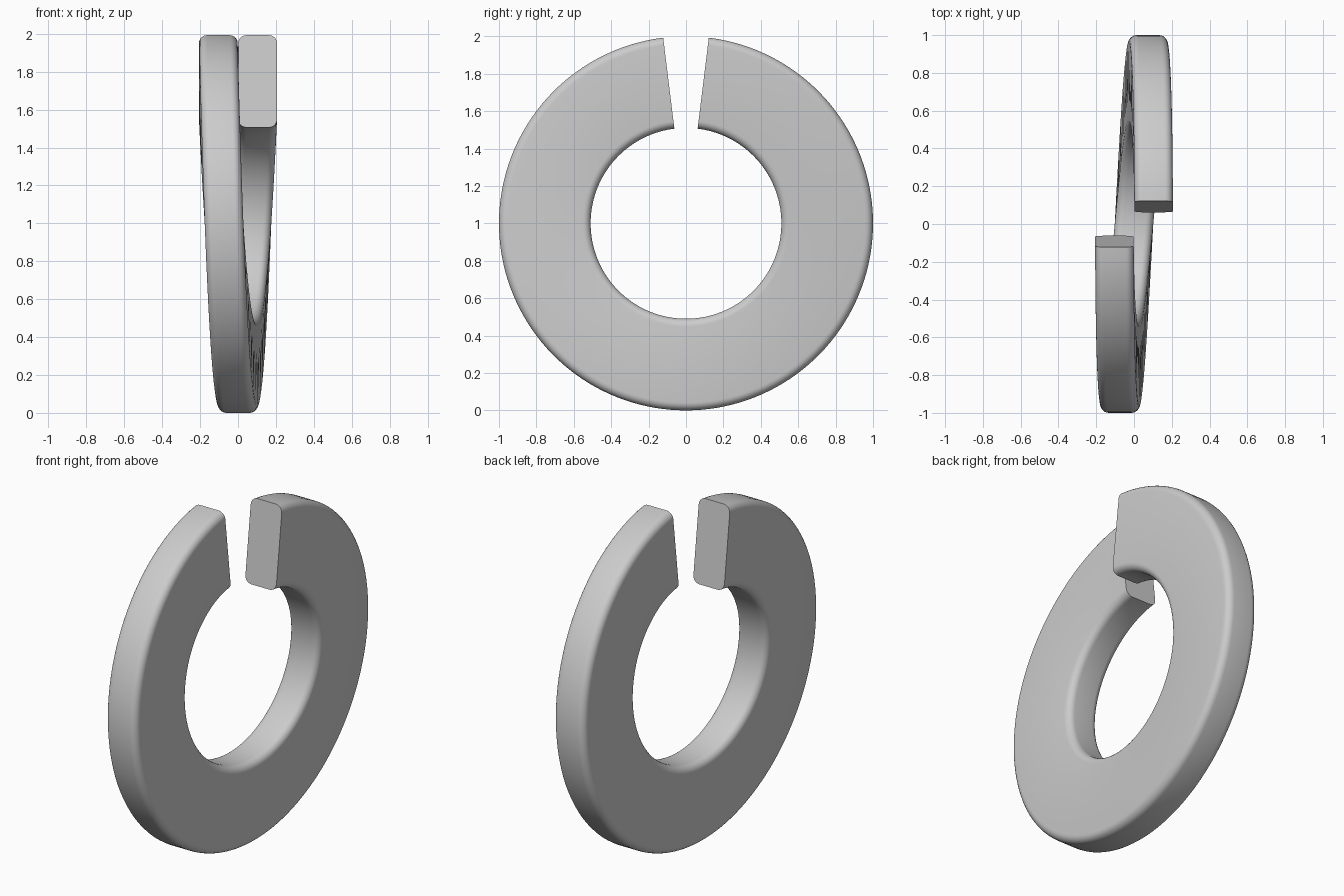
import bpy, bmesh
from math import sin, cos, pi, radians

if "Cube" in bpy.data.objects:
    bpy.data.objects.remove(bpy.data.objects["Cube"])

R_IN, R_OUT = 0.51, 1.0      # ring radii
HALF_W = 0.102               # half thickness along x
FILLET = 0.042               # rounded corner radius
GAP = radians(7)             # half angle of the split
RISE = 0.104                 # sideways offset of the split ends
SEGS, ARC = 144, 6

# Rounded rectangle section as (x offset, radius) points
section = []
corners = [(HALF_W - FILLET, R_OUT - FILLET), (-HALF_W + FILLET, R_OUT - FILLET),
           (-HALF_W + FILLET, R_IN + FILLET), (HALF_W - FILLET, R_IN + FILLET)]
for k, (cx, cr) in enumerate(corners):
    for i in range(ARC + 1):
        a = k * pi / 2 + i * pi / 2 / ARC
        section.append((cx + FILLET * cos(a), cr + FILLET * sin(a)))

# Sweep the section around the x axis, drifting sideways from one end to the other
bm = bmesh.new()
rings = []
for s in range(SEGS + 1):
    t = GAP + (2 * pi - 2 * GAP) * s / SEGS
    shift = RISE * cos(t / 2)
    rings.append([bm.verts.new((shift + x, r * sin(t), 1 + r * cos(t)))
                  for x, r in section])
n = len(section)
for a, b in zip(rings, rings[1:]):
    for i in range(n):
        j = (i + 1) % n
        bm.faces.new((a[i], a[j], b[j], b[i]))

# Flat cut ends
bm.faces.new(rings[0])
bm.faces.new(rings[-1])
bmesh.ops.recalc_face_normals(bm, faces=bm.faces)

mesh = bpy.data.meshes.new("split_lock_washer")
bm.to_mesh(mesh)
bm.free()
washer = bpy.data.objects.new("split_lock_washer", mesh)
bpy.context.collection.objects.link(washer)
bpy.context.view_layer.objects.active = washer
washer.select_set(True)
bpy.ops.object.shade_smooth_by_angle(angle=radians(40))
